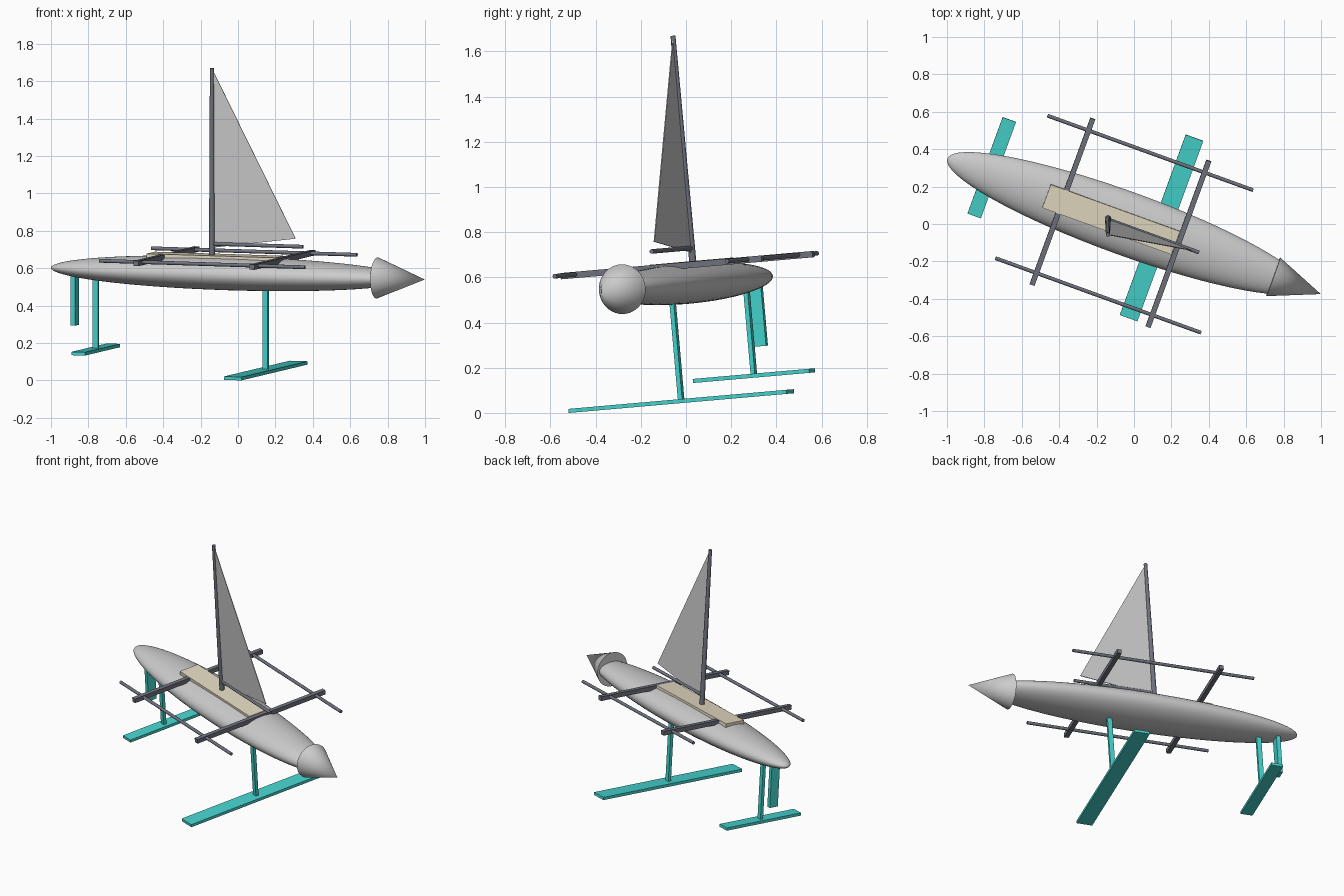
import bpy, bmesh, math
from mathutils import Matrix, Vector

if "Cube" in bpy.data.objects:
    bpy.data.objects.remove(bpy.data.objects["Cube"])

# The boat is built straight along x, then heeled and yawed into place
POSE = (Matrix.Rotation(math.radians(5), 4, 'X')
        @ Matrix.Rotation(math.radians(-20), 4, 'Z')
        @ Matrix.Translation((0, 0.035, 0)))


def material(name, rgb):
    m = bpy.data.materials.new(name)
    m.diffuse_color = (*rgb, 1)
    m.use_nodes = True
    m.node_tree.nodes["Principled BSDF"].inputs["Base Color"].default_value = m.diffuse_color
    return m


TEAL = material("teal", (0.06, 0.65, 0.61))
DARK = material("dark_carbon", (0.16, 0.17, 0.21))
TAN = material("tan_deck", (0.78, 0.71, 0.55))


def finish(name, bm, mat=None, smooth=False):
    me = bpy.data.meshes.new(name)
    bmesh.ops.recalc_face_normals(bm, faces=bm.faces[:])
    bm.to_mesh(me)
    bm.free()
    me.transform(POSE)
    ob = bpy.data.objects.new(name, me)
    bpy.context.collection.objects.link(ob)
    if mat:
        me.materials.append(mat)
    if smooth:
        bpy.ops.object.select_all(action='DESELECT')
        ob.select_set(True)
        bpy.context.view_layer.objects.active = ob
        bpy.ops.object.shade_smooth_by_angle(angle=math.radians(40))
    return ob


def box(name, center, size, mat):
    bm = bmesh.new()
    bmesh.ops.create_cube(bm, size=1, matrix=Matrix.Translation(center) @ Matrix.Diagonal((*size, 1)))
    return finish(name, bm, mat)


def tube(name, a, b, r1, r2, mat=None, sides=16):
    a, b = Vector(a), Vector(b)
    d = b - a
    rot = d.to_track_quat('Z', 'Y').to_matrix().to_4x4()
    bm = bmesh.new()
    bmesh.ops.create_cone(bm, cap_ends=True, segments=sides, radius1=r1, radius2=r2, depth=d.length,
                          matrix=Matrix.Translation((a + b) / 2) @ rot)
    return finish(name, bm, mat, True)


# Hull: stretched sphere with its poles at bow and stern
bm = bmesh.new()
bmesh.ops.create_uvsphere(bm, u_segments=48, v_segments=32, radius=1,
                          matrix=Matrix.Translation((-0.06, 0, 0.57))
                          @ Matrix.Diagonal((1.015, 0.171, 0.09, 1))
                          @ Matrix.Rotation(math.pi / 2, 4, 'Y'))
finish("hull", bm, None, True)

# Bow cone
tube("bow_cone", (0.779, 0, 0.57), (1.05, 0, 0.57), 0.11, 0, None, 48)

# Deck board
box("deck", (-0.143, 0, 0.652), (0.735, 0.133, 0.03), TAN)

# Crossbeams and side rails
for name, u in (("rear_crossbeam", -0.42), ("front_crossbeam", 0.24)):
    box(name, (u, 0, 0.651), (0.028, 0.95, 0.028), DARK)
for name, s in (("left_rail", 1), ("right_rail", -1)):
    tube(name, (-0.653, s * 0.407, 0.653), (0.517, s * 0.407, 0.653), 0.01, 0.01, DARK)

# Mast, boom and sail
tube("mast", (-0.161, 0, 0.64), (-0.161, 0, 1.668), 0.016, 0.011, DARK)
tube("boom", (-0.165, 0, 0.725), (0.357, 0, 0.725), 0.01, 0.01, DARK)
bm = bmesh.new()
tri = [(-0.155, 0.705), (0.315, 0.767), (-0.155, 1.655)]
face = bm.faces.new([bm.verts.new((u, -0.002, w)) for u, w in tri])
ext = bmesh.ops.extrude_face_region(bm, geom=[face], use_keep_orig=True)
for v in ext["geom"]:
    if isinstance(v, bmesh.types.BMVert):
        v.co.y += 0.004
finish("sail", bm)

# Hydrofoils on struts: position, chord, span, wing height, strut top
for name, u, chord, span, w, top in (("main", 0.144, 0.10, 1.03, 0.054, 0.52),
                                     ("rear", -0.822, 0.076, 0.55, 0.138, 0.54)):
    box(name + "_foil", (u, 0, w), (chord, span, 0.018), TEAL)
    box(name + "_strut", (u, 0, (w + top) / 2), (0.03, 0.02, top - w), TEAL)

# Rudder
box("rudder", (-0.941, 0, 0.41), (0.026, 0.06, 0.29), TEAL)
